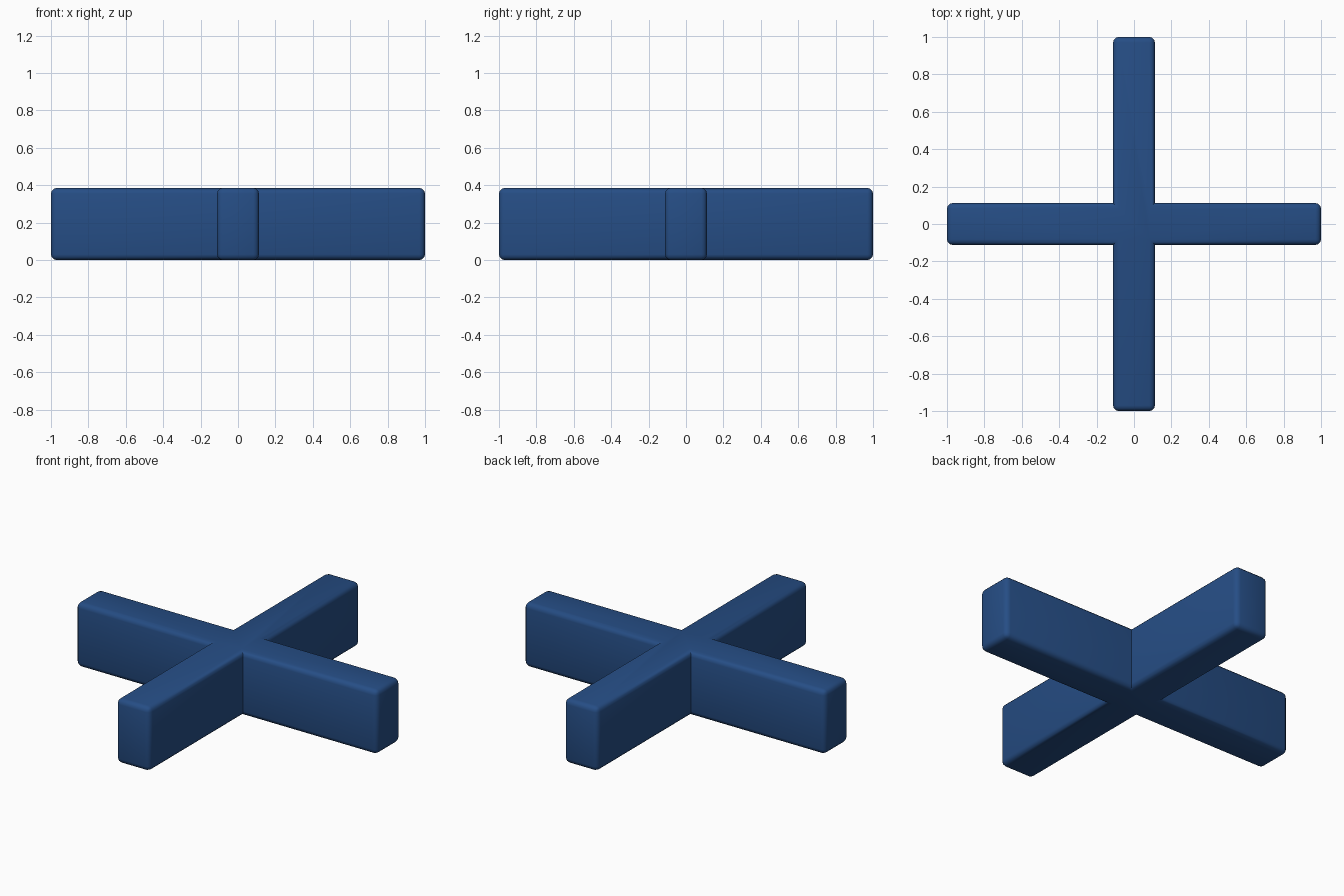
import bpy
import bmesh
import math

cube = bpy.data.objects.get("Cube")
if cube:
    bpy.data.objects.remove(cube, do_unlink=True)

REACH, HALF, HEIGHT, ROUND = 1.0, 0.112, 0.385, 0.03

# Blue plastic
blue = bpy.data.materials.new("dark_blue")
blue.use_nodes = True
colour = (0.019, 0.075, 0.235, 1)
blue.diffuse_color = colour
blue.node_tree.nodes["Principled BSDF"].inputs["Base Color"].default_value = colour

# Plus-shaped outline: one arm's three corners, turned four times
outline = []
for turn in range(4):
    c, s = round(math.cos(turn * math.pi / 2)), round(math.sin(turn * math.pi / 2))
    for x, y in ((REACH, -HALF), (REACH, HALF), (HALF, HALF)):
        outline.append((x * c - y * s, x * s + y * c, 0))

# Raise the outline into a solid cross
bm = bmesh.new()
base = bm.faces.new([bm.verts.new(p) for p in outline])
raised = bmesh.ops.extrude_face_region(bm, geom=[base], use_keep_orig=True)
top = [v for v in raised["geom"] if isinstance(v, bmesh.types.BMVert)]
bmesh.ops.translate(bm, verts=top, vec=(0, 0, HEIGHT))
bmesh.ops.recalc_face_normals(bm, faces=bm.faces)

# Round every outer edge; the four inner corners stay sharp
outer = [e for e in bm.edges if e.is_convex]
bmesh.ops.bevel(bm, geom=outer, offset=ROUND, segments=3, profile=0.5,
                affect='EDGES', clamp_overlap=True)
mesh = bpy.data.meshes.new("cross_block")
bm.to_mesh(mesh)
bm.free()

mesh.materials.append(blue)
block = bpy.data.objects.new("cross_block", mesh)
bpy.context.collection.objects.link(block)
bpy.ops.object.select_all(action='DESELECT')
block.select_set(True)
bpy.context.view_layer.objects.active = block
bpy.ops.object.shade_smooth_by_angle(angle=math.radians(40))
